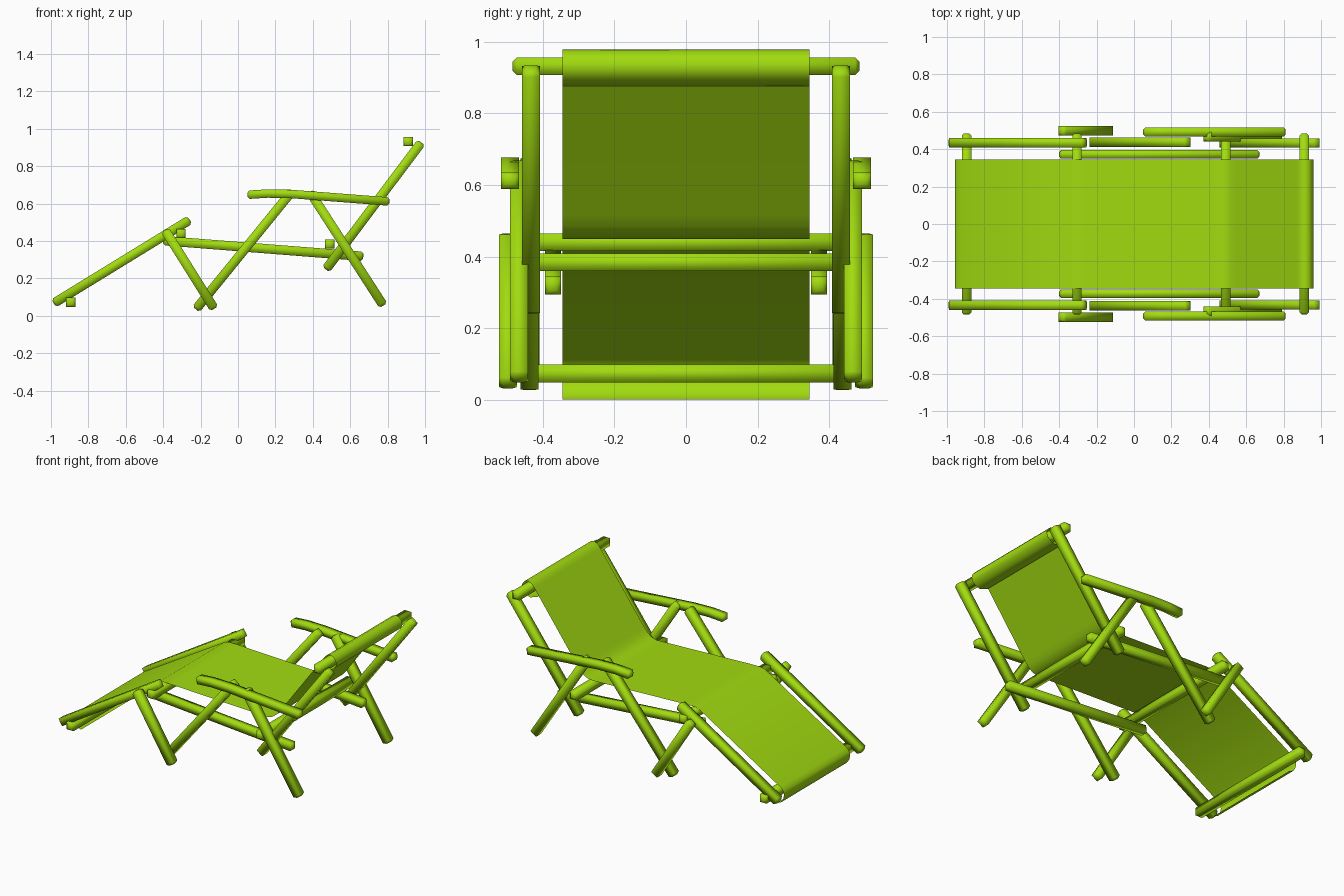
import bpy, bmesh
from mathutils import Vector

if "Cube" in bpy.data.objects:
    bpy.data.objects.remove(bpy.data.objects["Cube"])

mat = bpy.data.materials.new("lime_green")
mat.diffuse_color = (0.36, 0.71, 0.005, 1)
mat.use_nodes = True
mat.node_tree.nodes["Principled BSDF"].inputs["Base Color"].default_value = mat.diffuse_color


def make_object(name, bm, smooth_angle):
    bmesh.ops.recalc_face_normals(bm, faces=bm.faces[:])
    me = bpy.data.meshes.new(name)
    bm.to_mesh(me)
    bm.free()
    me.materials.append(mat)
    ob = bpy.data.objects.new(name, me)
    bpy.context.collection.objects.link(ob)
    bpy.context.view_layer.objects.active = ob
    ob.select_set(True)
    bpy.ops.object.shade_smooth_by_angle(angle=smooth_angle)
    ob.select_set(False)
    return ob


def beam(name, path, side, width=0.05, thick=0.05, chamfer=0.012):
    """Square bar along a path, with chamfered ends."""
    pts = [Vector(p) for p in path]
    side = Vector(side)
    d0 = (pts[1] - pts[0]).normalized()
    d1 = (pts[-1] - pts[-2]).normalized()
    stations = [(pts[0], d0, chamfer), (pts[0] + d0 * chamfer, d0, 0)]
    for i in range(1, len(pts) - 1):
        d = (pts[i + 1] - pts[i - 1]).normalized()
        stations.append((pts[i], d, 0))
    stations += [(pts[-1] - d1 * chamfer, d1, 0), (pts[-1], d1, chamfer)]
    bm = bmesh.new()
    rings = []
    for p, d, inset in stations:
        up = d.cross(side).normalized()
        w, t = width / 2 - inset, thick / 2 - inset
        rings.append([bm.verts.new(p + side * w * a + up * t * b)
                      for a, b in ((1, 1), (-1, 1), (-1, -1), (1, -1))])
    for r, s in zip(rings, rings[1:]):
        for k in range(4):
            bm.faces.new((r[k], r[(k + 1) % 4], s[(k + 1) % 4], s[k]))
    bm.faces.new(rings[0])
    bm.faces.new(rings[-1])
    return make_object(name, bm, 3.14)


# Side frame parts: name, distance from centre, path in (x, z), width, thickness
side_parts = [
    ("legrest_rail", 0.435, [(-0.985, 0.067), (-0.258, 0.513)], 0.05, 0.05),
    ("front_prop_leg", 0.498, [(-0.39, 0.458), (-0.127, 0.038)], 0.05, 0.05),
    ("seat_rail", 0.372, [(-0.40, 0.402), (0.67, 0.318)], 0.045, 0.05),
    ("front_leg", 0.438, [(-0.225, 0.035), (0.29, 0.668)], 0.05, 0.05),
    ("rear_leg", 0.467, [(0.385, 0.662), (0.777, 0.055)], 0.05, 0.05),
    ("back_rail", 0.433, [(0.470, 0.248), (0.98, 0.927)], 0.05, 0.05),
    ("armrest", 0.492, [(0.05, 0.647), (0.16, 0.654), (0.29, 0.651), (0.81, 0.611)], 0.05, 0.045),
]
for name, y, path, w, t in side_parts:
    for label, s in (("left", -1), ("right", 1)):
        beam(f"{name}_{label}", [(x, s * y, z) for x, z in path], (0, 1, 0), w, t)

# Cross bars between the two sides
for name, x, z in (("foot_bar", -0.895, 0.073), ("knee_bar", -0.305, 0.44),
                   ("hip_bar", 0.49, 0.384), ("head_bar", 0.91, 0.932)):
    beam(name, [(x, -0.485, z), (x, 0.485, z)], (1, 0, 0))

# Fabric sling: thin sheet wrapped over the foot and head bars
profile = [(-0.905, 0.0), (-0.935, 0.012), (-0.953, 0.04), (-0.958, 0.07),
           (-0.95, 0.092), (-0.93, 0.112), (-0.34, 0.465), (-0.305, 0.475),
           (-0.26, 0.475), (0.42, 0.449), (0.46, 0.449), (0.495, 0.46), (0.525, 0.485),
           (0.55, 0.515), (0.866, 0.945), (0.885, 0.967), (0.91, 0.979),
           (0.935, 0.974), (0.953, 0.955), (0.96, 0.93), (0.95, 0.905),
           (0.925, 0.885), (0.895, 0.876), (0.84, 0.895)]
bm = bmesh.new()
rows = [[bm.verts.new((x, y, z)) for y in (-0.345, 0.345)] for x, z in profile]
for a, b in zip(rows, rows[1:]):
    bm.faces.new((a[0], b[0], b[1], a[1]))
make_object("fabric_sling", bm, 0.8)
